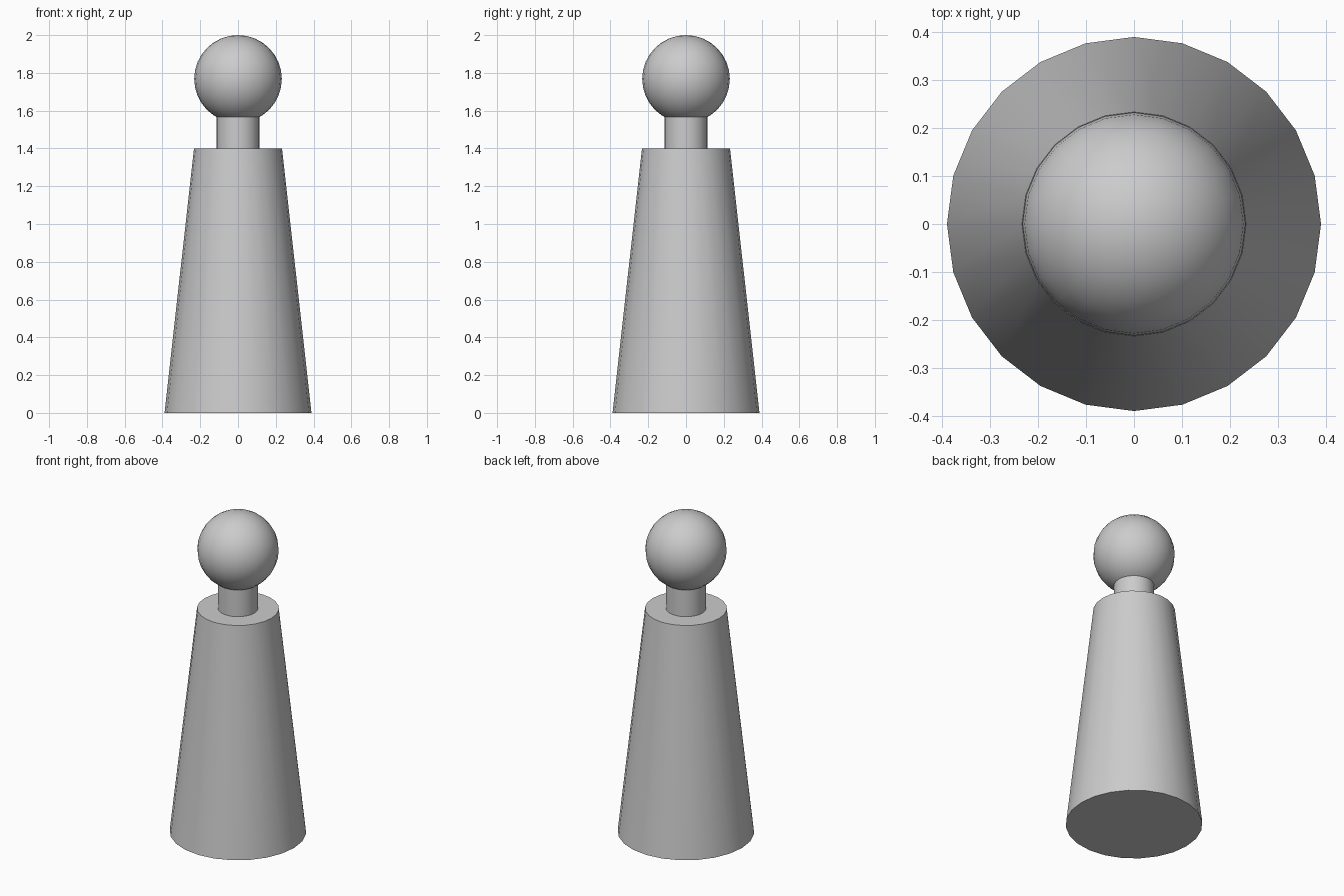
import bpy
import math

cube = bpy.data.objects.get("Cube")
if cube:
    bpy.data.objects.remove(cube, do_unlink=True)

SIDES = 24
HEAD_RADIUS = 0.232
HEAD_Z = 2 - HEAD_RADIUS

grey = bpy.data.materials.new("plain_grey")
grey.use_nodes = True
colour = (0.6, 0.6, 0.6, 1)
grey.diffuse_color = colour
grey.node_tree.nodes["Principled BSDF"].inputs["Base Color"].default_value = colour


def finish(name):
    """Name the active part, colour it and smooth its curved faces."""
    part = bpy.context.object
    part.name = name
    part.data.materials.append(grey)
    bpy.ops.object.shade_smooth_by_angle(angle=math.radians(40))


def round_part(name, bottom_radius, top_radius, bottom, top):
    bpy.ops.mesh.primitive_cone_add(
        vertices=SIDES, radius1=bottom_radius, radius2=top_radius,
        depth=top - bottom, location=(0, 0, (bottom + top) / 2))
    finish(name)


# Tapered body and the neck that runs up into the head
round_part("body", 0.389, 0.233, 0, 1.4)
round_part("neck", 0.114, 0.114, 1.4, 1.6)

# Round head
bpy.ops.mesh.primitive_uv_sphere_add(
    segments=SIDES, ring_count=16, radius=HEAD_RADIUS, location=(0, 0, HEAD_Z))
finish("head")
